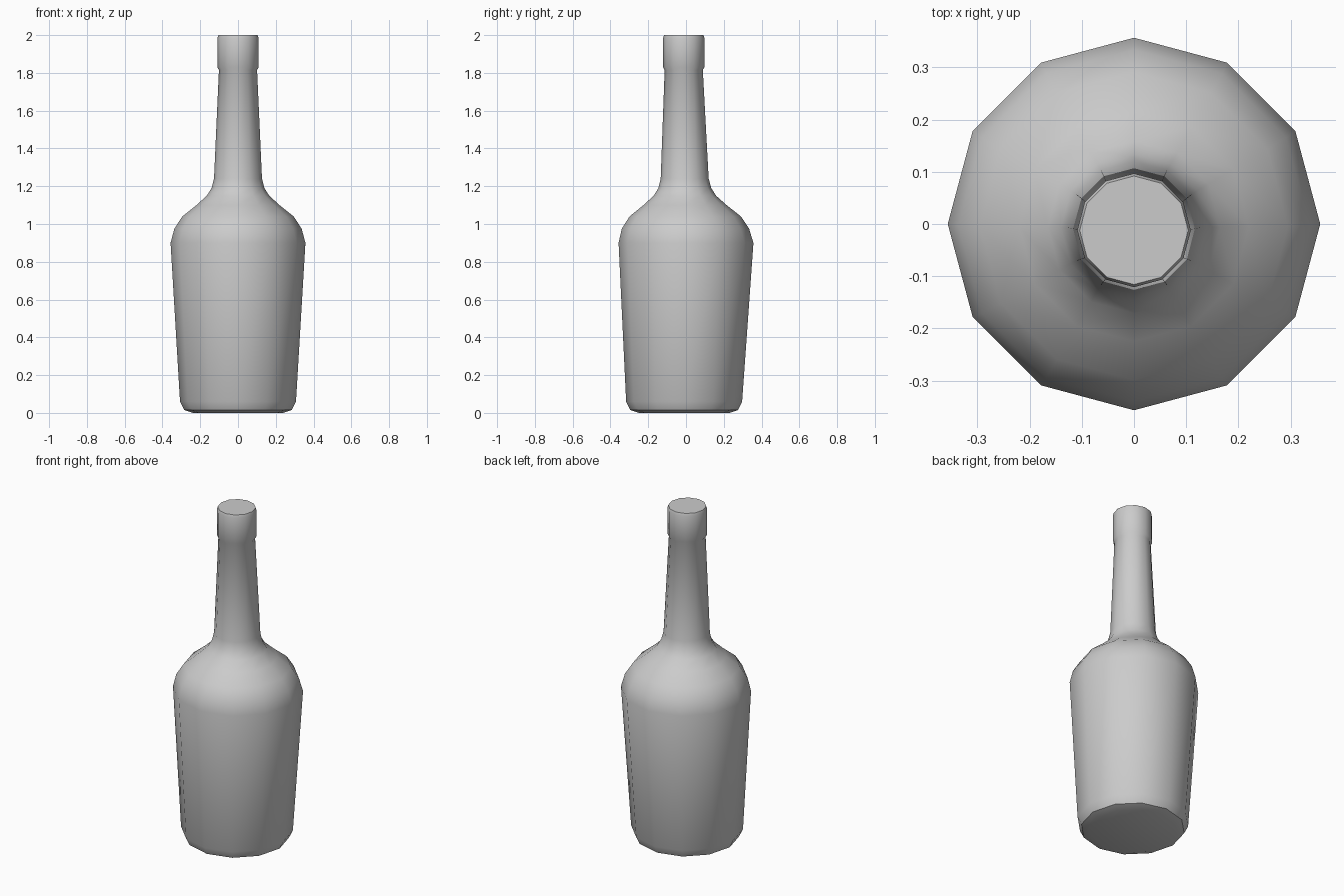
import bpy, bmesh, math

if "Cube" in bpy.data.objects:
    bpy.data.objects.remove(bpy.data.objects["Cube"])

SIDES = 12

# Bottle profile, bottom to top: radius, height, y offset of the slightly leaning axis
PROFILE = [
    (0.24, 0.0, -0.01), (0.285, 0.015, -0.01), (0.307, 0.06, -0.01),
    (0.357, 0.90, 0.0), (0.337, 0.975, -0.003), (0.295, 1.04, -0.004),
    (0.22, 1.10, -0.005), (0.165, 1.15, -0.006), (0.14, 1.19, -0.006), (0.127, 1.24, -0.007),
    (0.101, 1.815, -0.012), (0.109, 1.83, -0.012),
    (0.109, 1.985, -0.012), (0.104, 2.0, -0.012),
]


def lathe(name, profile):
    """Skin stacked rings and close both ends."""
    bm = bmesh.new()
    rings = []
    for r, z, oy in profile:
        rings.append([bm.verts.new((r * math.cos(math.tau * i / SIDES),
                                    r * math.sin(math.tau * i / SIDES) + oy, z))
                      for i in range(SIDES)])
    for a, b in zip(rings, rings[1:]):
        for i in range(SIDES):
            j = (i + 1) % SIDES
            bm.faces.new((a[i], a[j], b[j], b[i]))
    bm.faces.new(rings[0][::-1])
    bm.faces.new(rings[-1])
    mesh = bpy.data.meshes.new(name)
    bm.to_mesh(mesh)
    bm.free()
    obj = bpy.data.objects.new(name, mesh)
    bpy.context.collection.objects.link(obj)
    return obj


# Bottle body, shoulder, neck and lip in one skin
bottle = lathe("bottle", PROFILE)
bpy.context.view_layer.objects.active = bottle
bottle.select_set(True)
bpy.ops.object.shade_smooth_by_angle(angle=math.radians(40))
